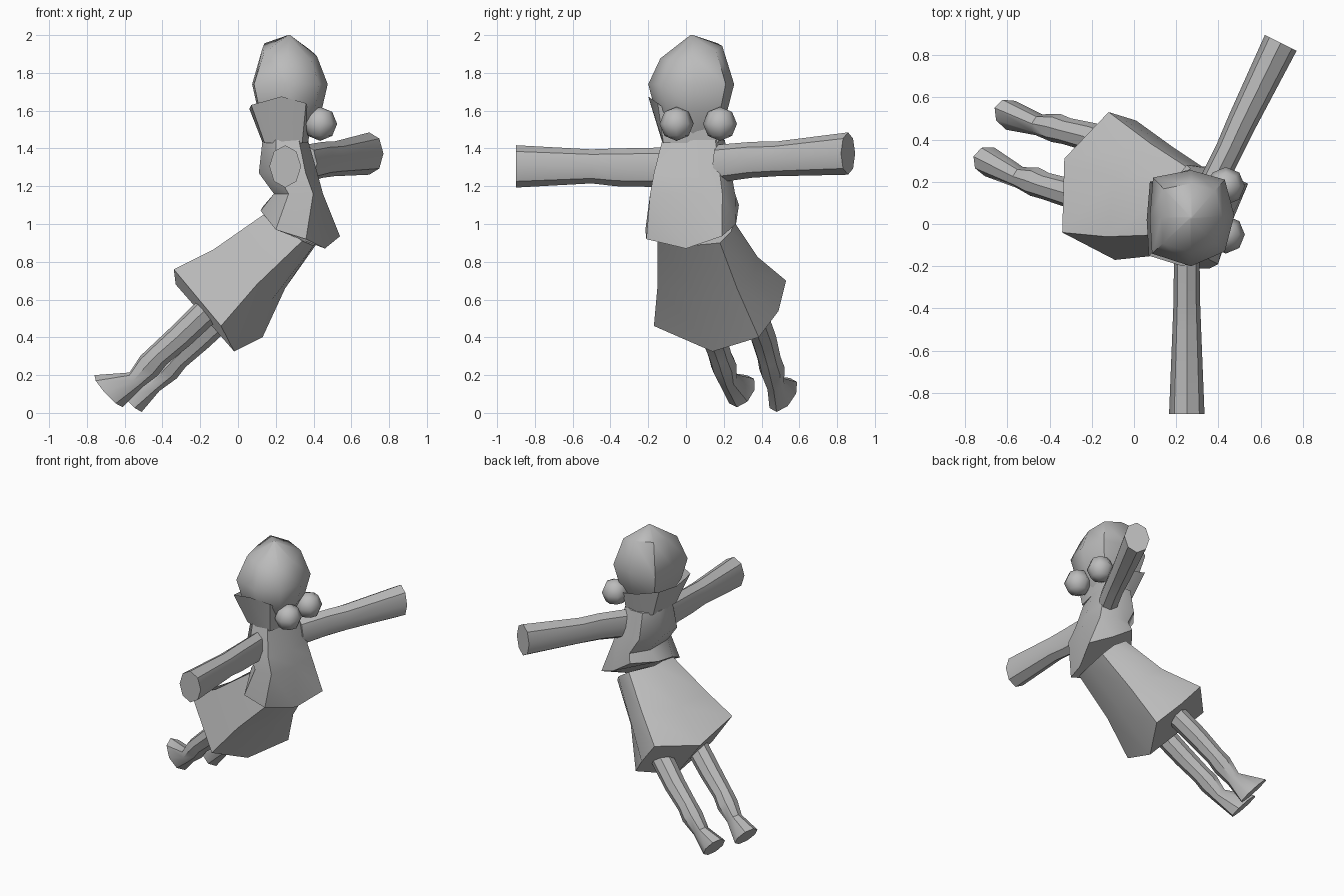
import bpy, bmesh, math
from mathutils import Vector

if "Cube" in bpy.data.objects:
    bpy.data.objects.remove(bpy.data.objects["Cube"])

GREY = bpy.data.materials.new("plain grey")
GREY.diffuse_color = (0.5, 0.5, 0.5, 1)
GREY.use_nodes = True
GREY.node_tree.nodes["Principled BSDF"].inputs["Base Color"].default_value = GREY.diffuse_color


def finish(name, bm, angle=40):
    bmesh.ops.recalc_face_normals(bm, faces=bm.faces[:])
    me = bpy.data.meshes.new(name)
    bm.to_mesh(me)
    bm.free()
    ob = bpy.data.objects.new(name, me)
    bpy.context.collection.objects.link(ob)
    me.materials.append(GREY)
    bpy.ops.object.select_all(action='DESELECT')
    ob.select_set(True)
    bpy.context.view_layer.objects.active = ob
    bpy.ops.object.shade_smooth_by_angle(angle=math.radians(angle))
    return ob


def loft(name, rings, top=True, bottom=True, angle=40):
    """Skin a sequence of rings with equal point counts."""
    bm = bmesh.new()
    vs = [[bm.verts.new(p) for p in r] for r in rings]
    n = len(vs[0])
    for a, b in zip(vs, vs[1:]):
        for i in range(n):
            j = (i + 1) % n
            bm.faces.new((a[i], a[j], b[j], b[i]))
    if top:
        bm.faces.new(vs[0])
    if bottom:
        bm.faces.new(vs[-1])
    return finish(name, bm, angle)


def oval(c, u, v, n=8):
    c, u, v = Vector(c), Vector(u), Vector(v)
    return [c + u * math.cos(math.tau * i / n) + v * math.sin(math.tau * i / n) for i in range(n)]


# Head: tilted crown, wide middle, narrow chin
plan = [(.43, .21), (.27, .255), (.09, .22), (.075, .03), (.085, -.14), (.27, -.2), (.43, -.13), (.475, .04)]


def head_ring(s, z, dx=0, dy=0, tx=0, ty=0):
    out = []
    for x, y in plan:
        x, y = (x - .27) * s, (y - .03) * s
        out.append((.27 + dx + x, .03 + dy + y, z + tx * x + ty * y))
    return out


loft("head", [head_ring(.03, 2.0), head_ring(.72, 1.91, tx=-.15, ty=.2), head_ring(1, 1.74),
              head_ring(.84, 1.6), head_ring(.5, 1.47)], angle=50)

# Collar: flared bowl under the head
loft("collar", [
    [(.36, .2, 1.55), (.24, .22, 1.58), (.075, .2, 1.63), (.06, .02, 1.61), (.07, -.15, 1.63),
     (.23, -.2, 1.675), (.36, -.15, 1.64), (.39, -.02, 1.53)],
    [(.36, .17, 1.43), (.25, .2, 1.43), (.15, .16, 1.43), (.13, .03, 1.43), (.14, -.09, 1.43),
     (.23, -.125, 1.43), (.34, -.12, 1.43), (.37, 0, 1.43)]], top=False)

# Upper body with pinched waist and flared hem
unit = [(1, .7), (.4, 1), (-.4, 1), (-1, .45), (-1, -.45), (-.4, -1), (.6, -1), (1, -.1)]


def body_ring(cx, rx, cy, ry, z):
    return [(cx + rx * a, cy + ry * b, z) for a, b in unit]


hem = [(.54, .19, .935), (.4, .265, 1.0), (.25, .28, 1.1), (.13, .13, 1.09), (.12, -.02, 1.07),
       (.2, -.215, .97), (.36, -.21, .92), (.46, 0, .87)]
loft("upper_body", [body_ring(.25, .12, .04, .165, 1.445), body_ring(.265, .155, .035, .205, 1.27),
                    body_ring(.32, .13, .035, .225, 1.16), hem])

# Skirt: seven panels flaring to an uneven hem
loft("skirt", [
    [(.15, -.05, 1.06), (.34, -.15, .91), (.4, .02, .885), (.42, .18, .9), (.37, .24, .96),
     (.28, .25, 1.02), (.15, .14, 1.06)],
    [(-.13, -.06, .865), (.1, -.15, .68), (.18, .08, .6), (.25, .27, .66), (.19, .36, .74),
     (.08, .38, .825), (-.09, .22, .86)],
    [(-.34, -.04, .76), (-.09, -.17, .46), (-.02, .14, .325), (.13, .385, .4), (.01, .49, .54),
     (-.12, .53, .7), (-.33, .31, .68)]])

# Legs ending in flat-soled shoes
ua = Vector((-.66, .1, .74)).normalized()
va = Vector((.3, .95, .1)).normalized()


def leg(name, path, toe, heel):
    rings = [oval(p, ua * r, va * r) for p, r in path]
    toe, heel = Vector(toe), Vector(heel)
    rings.append(oval((toe + heel) / 2, (toe - heel) / 2, va * .072))
    loft(name, rings)


leg("near_leg", [((-.08, .08, .62), .075), ((-.3, .145, .41), .07), ((-.42, .18, .305), .064),
                 ((-.47, .2, .25), .07), ((-.54, .22, .175), .052)], (-.76, .32, .2), (-.61, .27, .03))
leg("far_leg", [((.02, .33, .61), .075), ((-.2, .41, .4), .07), ((-.32, .44, .29), .064),
                ((-.37, .455, .235), .07), ((-.45, .47, .155), .052)], (-.66, .55, .185), (-.51, .48, .005))


# Arms: straight eight-sided sleeves
def arm(name, path, side):
    loft(name, [oval(c, Vector(side).normalized() * rs, (0, 0, rz)) for c, rs, rz in path])


arm("near_arm", [((.25, -.1, 1.3), .06, .105), ((.25, -.37, 1.3), .063, .1),
                 ((.25, -.5, 1.305), .068, .09), ((.25, -.9, 1.305), .084, .112)], (1, 0, 0))
arm("far_arm", [((.36, .17, 1.32), .065, .1), ((.45, .35, 1.34), .065, .095),
                ((.51, .48, 1.345), .07, .092), ((.695, .858, 1.373), .084, .112)], (.15, -.075, 0))

# Pair of round balls beside the chin
for name, y in (("near_ball", -.05), ("far_ball", .18)):
    bm = bmesh.new()
    bmesh.ops.create_uvsphere(bm, u_segments=8, v_segments=4, radius=.09)
    bmesh.ops.translate(bm, verts=bm.verts[:], vec=(.435, y, 1.53))
    finish(name, bm, 60)
